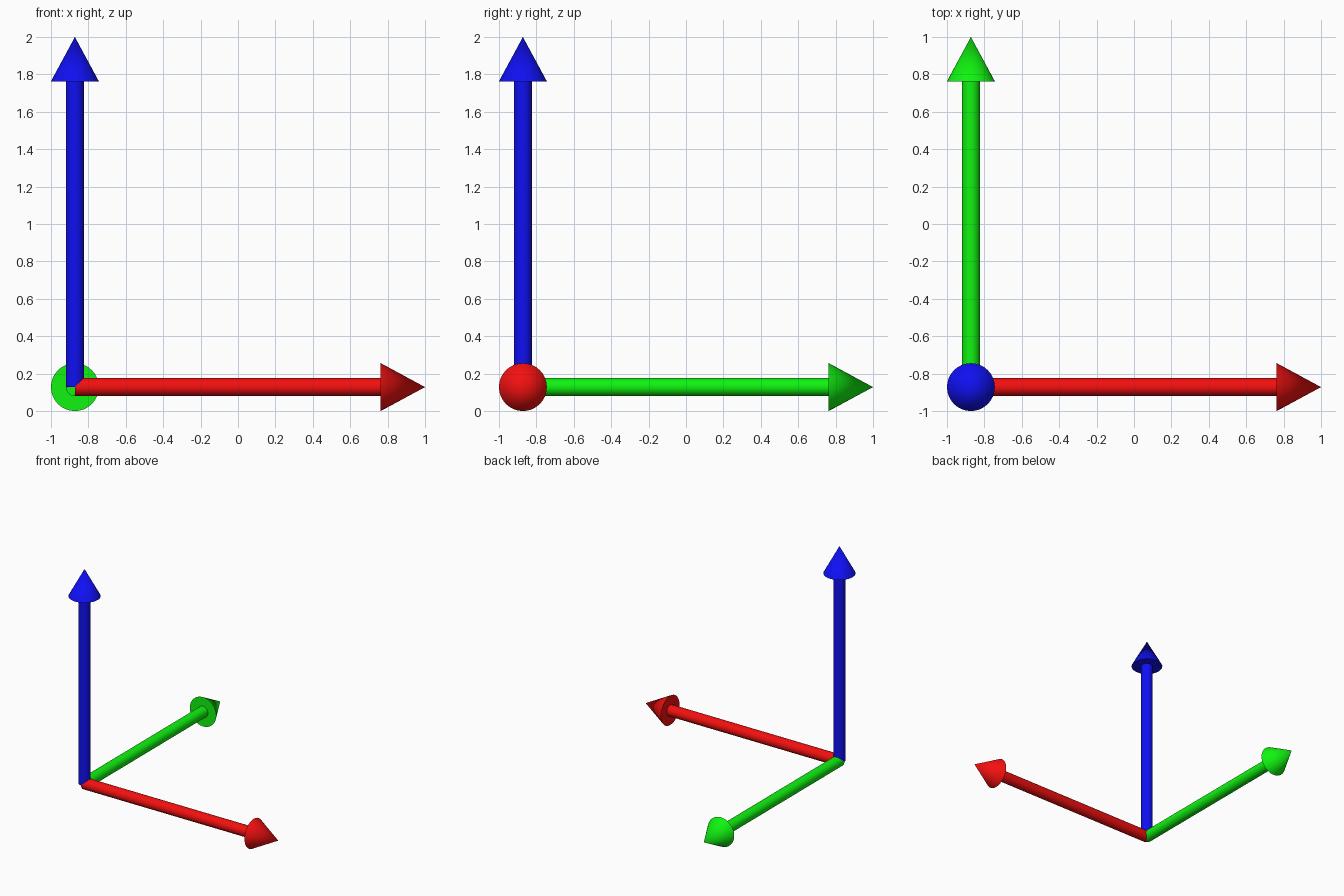
import bpy
from math import radians
from mathutils import Vector

if "Cube" in bpy.data.objects:
    bpy.data.objects.remove(bpy.data.objects["Cube"])

ORIGIN = Vector((-0.872, -0.872, 0.128))
LENGTH, HEAD = 1.872, 0.237
SHAFT_R, HEAD_R = 0.048, 0.128
SIDES = 32


def finish(name, mat):
    ob = bpy.context.object
    ob.name = name
    ob.data.materials.append(mat)
    bpy.ops.object.shade_smooth_by_angle(angle=radians(30))


def arrow(name, direction, colour):
    mat = bpy.data.materials.new(name + "_paint")
    mat.diffuse_color = (*colour, 1)
    mat.use_nodes = True
    mat.node_tree.nodes["Principled BSDF"].inputs["Base Color"].default_value = mat.diffuse_color
    d = Vector(direction)
    rot = d.to_track_quat('Z', 'Y').to_euler()
    shaft = LENGTH - HEAD
    # Round shaft from the shared corner to the head
    bpy.ops.mesh.primitive_cylinder_add(vertices=SIDES, radius=SHAFT_R, depth=shaft,
                                        location=ORIGIN + d * shaft / 2, rotation=rot)
    finish(name + "_shaft", mat)
    # Conical head
    bpy.ops.mesh.primitive_cone_add(vertices=SIDES, radius1=HEAD_R, radius2=0, depth=HEAD,
                                    location=ORIGIN + d * (LENGTH - HEAD / 2), rotation=rot)
    finish(name + "_head", mat)


arrow("x_arrow", (1, 0, 0), (0.9, 0.005, 0.005))
arrow("y_arrow", (0, 1, 0), (0.005, 0.9, 0.005))
arrow("z_arrow", (0, 0, 1), (0.005, 0.005, 0.9))
